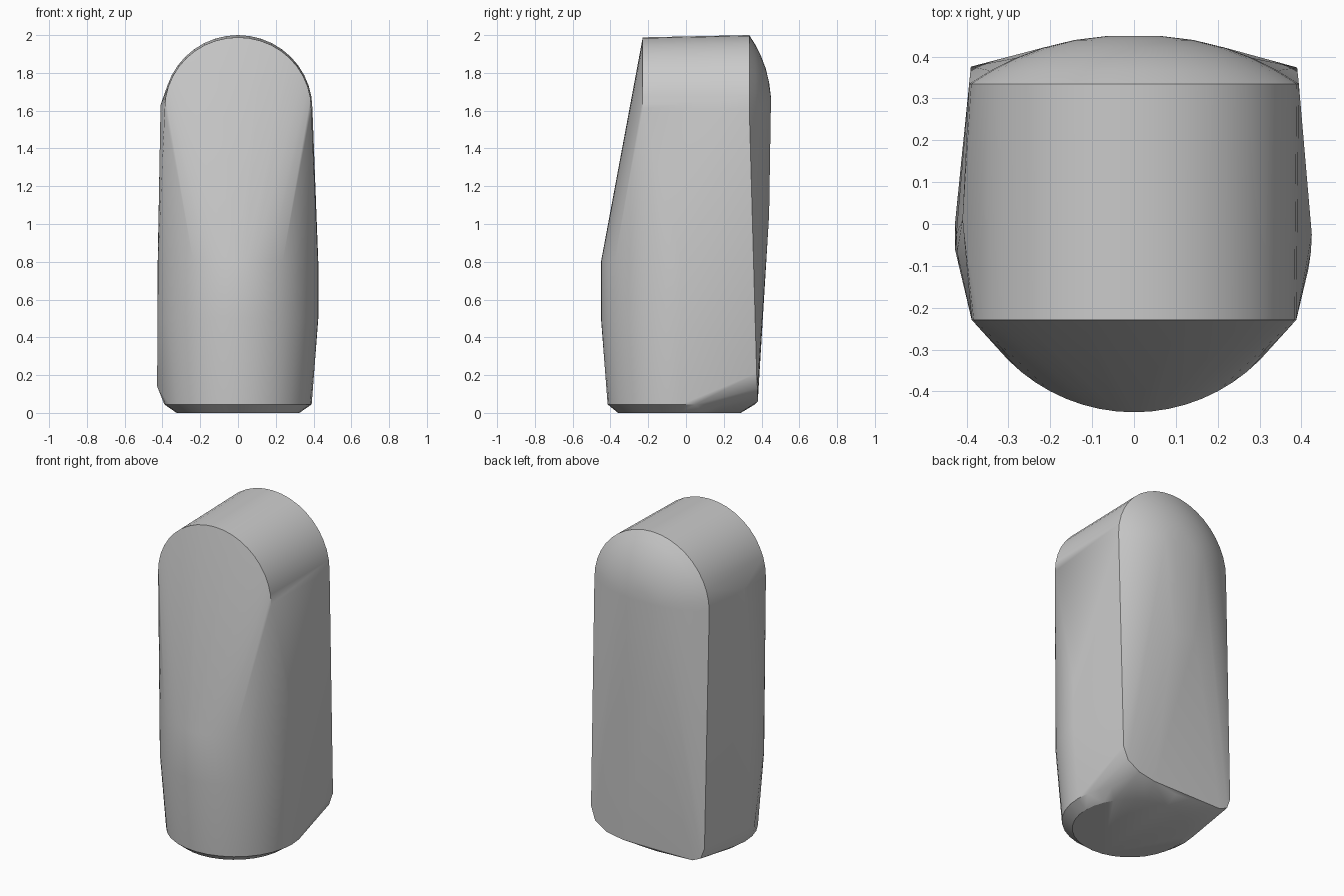
import bpy
import bmesh
from math import cos, sin, pi

cube = bpy.data.objects.get("Cube")
if cube:
    bpy.data.objects.remove(cube, do_unlink=True)


def ring(radius, cy, z, start=0.0, sweep=2 * pi, steps=32):
    """Horizontal circle or arc."""
    return [(radius * cos(start + sweep * i / steps),
             cy + radius * sin(start + sweep * i / steps), z)
            for i in range(steps + 1)]


def arch(half_width, y, spring, rise, steps=20):
    """Upright half-round outline facing the y axis."""
    return [(half_width * cos(pi * i / steps), y,
             spring + rise * sin(pi * i / steps)) for i in range(steps + 1)]


points = []

# Round foot with a chamfer
points += ring(0.325, -0.035, 0)
points += ring(0.39, -0.025, 0.045)

# Rounded front of the body
for z in (0.5, 0.8):
    points += ring(0.425, -0.025, z, pi, pi)

# Arched top, front to back
points += arch(0.388, -0.229, 1.61, 0.378)
points += arch(0.394, 0.335, 1.61, 0.39)

# Domed upper back
for s in (0.87, 0.72, 0.55, 0.36, 0.17):
    points += arch(0.394 * s, 0.335 + 0.116 * (1 - s ** 2.3), 1.61, 0.39 * s)

# Tapering lower back with rounded corners
points += [(x, 0.44, 1.05) for x in (-0.08, 0, 0.08)]
points += [(0.39, 0.374, 0.21), (0.36, 0.378, 0.13), (0.28, 0.38, 0.08),
           (0.17, 0.38, 0.06), (-0.31, 0.38, 0.06), (-0.365, 0.379, 0.085),
           (-0.39, 0.376, 0.15)]

# Slight bulge on one side
points += [(-0.428, -0.06, 0.14), (-0.428, 0, 0.14), (-0.41, 0.01, 1.63)]

# Wrap the outlines in one convex skin
bm = bmesh.new()
for p in points:
    bm.verts.new(p)
bmesh.ops.remove_doubles(bm, verts=bm.verts[:], dist=0.002)
hull = bmesh.ops.convex_hull(bm, input=bm.verts[:], use_existing_faces=False)
spare = {g for g in hull["geom_interior"] + hull["geom_unused"]
         if isinstance(g, bmesh.types.BMVert)}
bmesh.ops.delete(bm, geom=list(spare), context="VERTS")
bmesh.ops.recalc_face_normals(bm, faces=bm.faces[:])
mesh = bpy.data.meshes.new("rounded_block")
bm.to_mesh(mesh)
bm.free()

block = bpy.data.objects.new("rounded_block", mesh)
bpy.context.collection.objects.link(block)

# Plain grey finish
grey = bpy.data.materials.new("plain_grey")
grey.use_nodes = True
colour = (0.6, 0.6, 0.6, 1)
grey.diffuse_color = colour
grey.node_tree.nodes["Principled BSDF"].inputs["Base Color"].default_value = colour
mesh.materials.append(grey)

bpy.ops.object.select_all(action="DESELECT")
block.select_set(True)
bpy.context.view_layer.objects.active = block
bpy.ops.object.shade_smooth_by_angle(angle=pi / 6)
